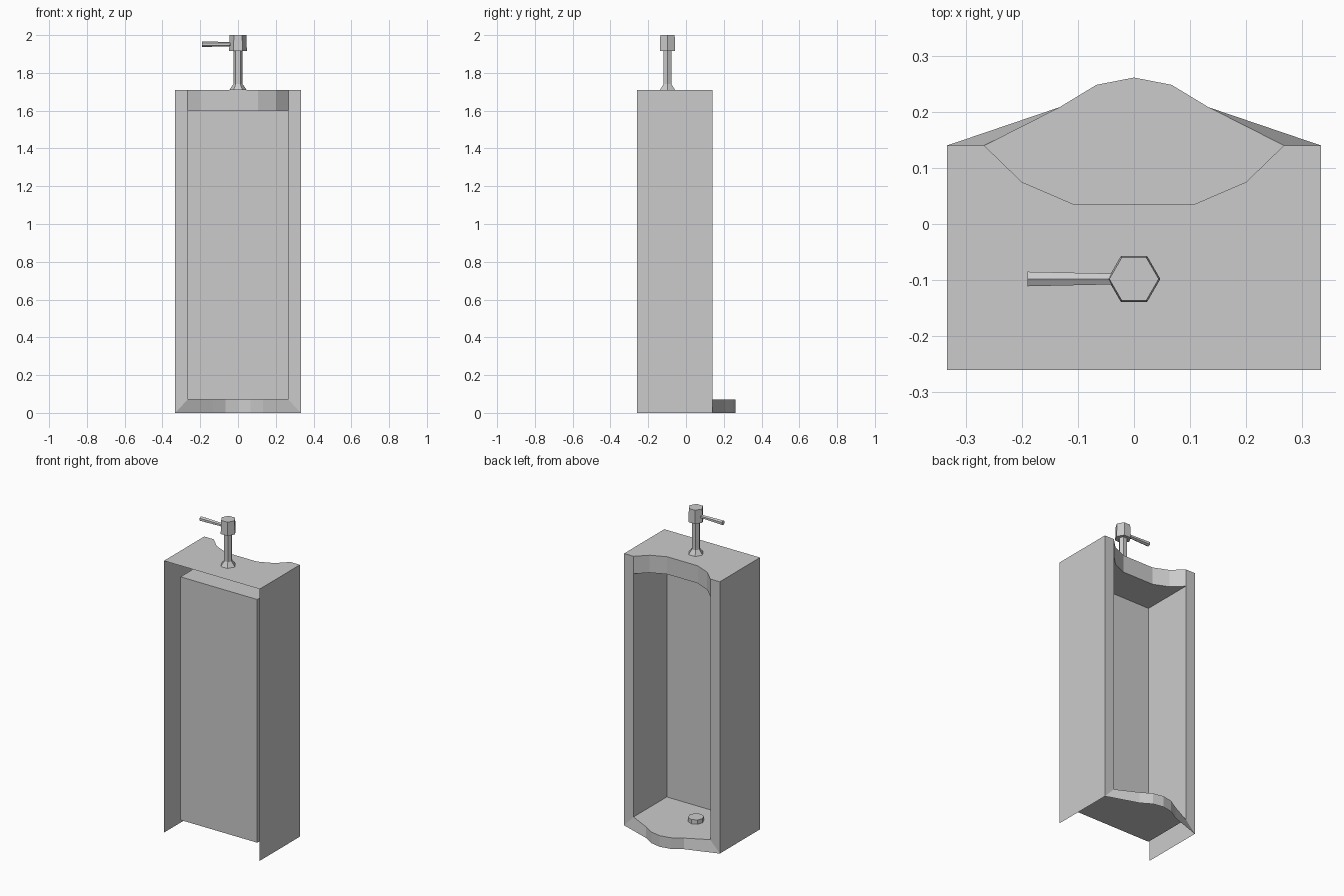
import bpy, bmesh, math
from mathutils import Matrix, Vector

cube = bpy.data.objects.get("Cube")
if cube:
    bpy.data.objects.remove(cube, do_unlink=True)

# One plain grey for everything
grey = bpy.data.materials.new("grey_ceramic")
grey.use_nodes = True
COLOUR = (0.6, 0.6, 0.6, 1)
grey.diffuse_color = COLOUR
grey.node_tree.nodes["Principled BSDF"].inputs["Base Color"].default_value = COLOUR


def make_object(name, bm):
    bmesh.ops.remove_doubles(bm, verts=bm.verts, dist=0.0005)
    bmesh.ops.recalc_face_normals(bm, faces=bm.faces)
    mesh = bpy.data.meshes.new(name)
    bm.to_mesh(mesh)
    bm.free()
    mesh.materials.append(grey)
    obj = bpy.data.objects.new(name, mesh)
    bpy.context.collection.objects.link(obj)
    return obj


def face(bm, points):
    bm.faces.new([bm.verts.new(p) for p in points])


def at(outline, z):
    return [(x, y, z) for x, y in outline]


def band(bm, lower, upper):
    for i in range(len(lower) - 1):
        face(bm, [lower[i], lower[i + 1], upper[i + 1], upper[i]])


def mirrored(half):
    """Continue a +x outline to -x."""
    return half + [(-x, y) for x, y in reversed(half) if x > 0]


def prism(name, centre, sections, sides=6, axis="Z", turn=0.0):
    """Stack of polygon rings (offset, radius), capped at both ends."""
    bm = bmesh.new()
    rings = []
    for h, r in sections:
        ring = []
        for i in range(sides):
            a = 2 * math.pi * i / sides + turn
            ring.append(bm.verts.new((r * math.cos(a), r * math.sin(a), h)))
        rings.append(ring)
    for low, high in zip(rings, rings[1:]):
        for i in range(sides):
            j = (i + 1) % sides
            bm.faces.new([low[i], low[j], high[j], high[i]])
    bm.faces.new(rings[0])
    bm.faces.new(rings[-1])
    if axis == "-X":
        bm.transform(Matrix.Rotation(-math.pi / 2, 4, "Y"))
    bm.transform(Matrix.Translation(Vector(centre)))
    return make_object(name, bm)


# Main dimensions
W, IN = 0.333, 0.267           # outer and inner half widths
REAR, PANEL, RIM = -0.26, -0.19, 0.14
FLOOR, CEIL, TOP = 0.07, 1.6, 1.71

scoop = mirrored([(IN, RIM), (0.2, 0.075), (0.107, 0.035)])
lip_half = [(0.133, 0.208), (0.067, 0.248), (0, 0.261)]
lip = mirrored([(IN, RIM)] + lip_half)
lip_base = mirrored([(W, RIM)] + lip_half)
inner_back = [(-IN, PANEL), (IN, PANEL)]

# Thin-walled basin shell, open at the rear and underneath
bm = bmesh.new()
face(bm, at([(W, REAR), (W, RIM)] + scoop + [(-W, RIM), (-W, REAR)], TOP))
face(bm, at(scoop + inner_back, CEIL))
face(bm, at(lip + inner_back, FLOOR))
band(bm, at(scoop, CEIL), at(scoop, TOP))
band(bm, at(lip_base, 0), at(lip, FLOOR))
band(bm, at(inner_back, FLOOR), at(inner_back, CEIL))
for s in (1, -1):
    outer = [(s * W, REAR), (s * W, RIM)]
    inner = [(s * IN, RIM), (s * IN, PANEL)]
    band(bm, at(outer, 0), at(outer, TOP))
    band(bm, at(inner, FLOOR), at(inner, CEIL))
    face(bm, [(s * W, RIM, 0), (s * W, RIM, TOP), (s * IN, RIM, TOP),
              (s * IN, RIM, CEIL), (s * IN, RIM, FLOOR)])
make_object("basin_shell", bm)

# Drain cap on the floor
prism("drain_cap", (-0.055, -0.02, FLOOR), [(0, 0.046), (0.027, 0.046)], sides=8)

# Flush pipe with flared foot, valve head and lever
VALVE_Y = -0.098
prism("flush_pipe", (0, VALVE_Y, TOP), [(0, 0.046), (0.03, 0.025), (0.21, 0.025)])
prism("valve_head", (0, VALVE_Y, 1.915), [(0, 0.047), (0.085, 0.044)])
prism("flush_lever", (-0.035, VALVE_Y, 1.952), [(0, 0.011), (0.155, 0.015)], axis="-X")
